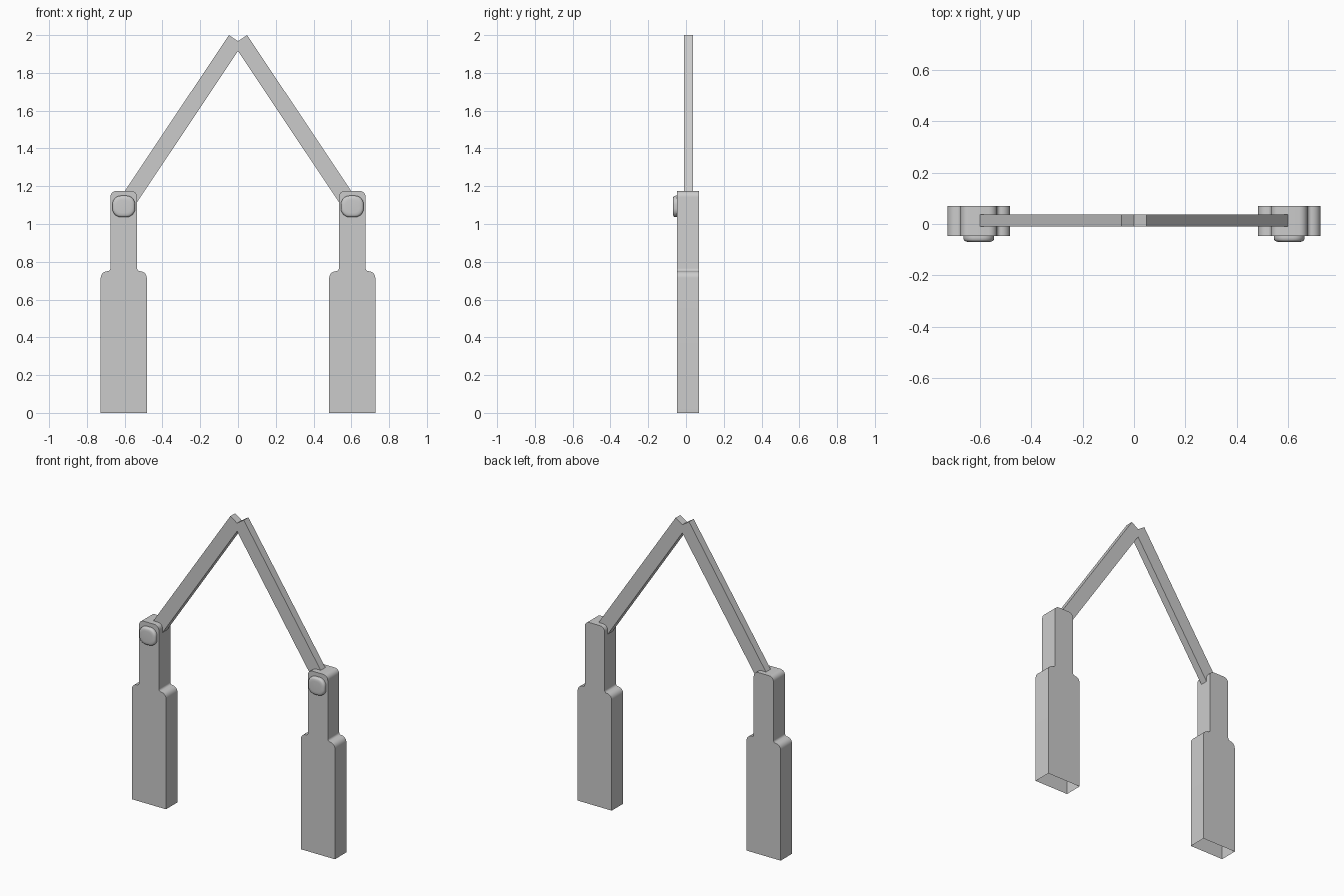
import bpy, bmesh, math
from mathutils import Vector

if "Cube" in bpy.data.objects:
    bpy.data.objects.remove(bpy.data.objects["Cube"])

grey = bpy.data.materials.new("plain grey")
grey.diffuse_color = (0.6, 0.6, 0.6, 1)
grey.use_nodes = True
grey.node_tree.nodes["Principled BSDF"].inputs["Base Color"].default_value = grey.diffuse_color

PIVOT = Vector((0.605, 1.09))      # joint between leg and bar (x, z)


def rounded(corners, steps=6):
    """Outline in x, z from (x, z, radius) corners."""
    out, n = [], len(corners)
    for i, (x, z, r) in enumerate(corners):
        p = Vector((x, z))
        if r == 0:
            out.append(p)
            continue
        a = (Vector(corners[i - 1][:2]) - p).normalized()
        b = (Vector(corners[(i + 1) % n][:2]) - p).normalized()
        c = p + (a + b) * r        # right-angled corners
        for k in range(steps + 1):
            t = k / steps * math.pi / 2
            out.append(c - b * r * math.cos(t) - a * r * math.sin(t))
    return out


def loft(name, rings, open_bottom=False):
    """Join equal outlines [(y, points)] into a capped body."""
    bm = bmesh.new()
    loops = [[bm.verts.new((p.x, y, p.y)) for p in pts] for y, pts in rings]
    n = len(loops[0])
    for a, b in zip(loops, loops[1:]):
        for i in range(n):
            bm.faces.new((a[i], a[(i + 1) % n], b[(i + 1) % n], b[i]))
    bm.faces.new(loops[0])
    bm.faces.new(loops[-1][::-1])
    bmesh.ops.recalc_face_normals(bm, faces=bm.faces)
    if open_bottom:
        low = [f for f in bm.faces if all(v.co.z < 0.001 for v in f.verts)]
        bmesh.ops.delete(bm, geom=low, context='FACES_ONLY')
    me = bpy.data.meshes.new(name)
    bm.to_mesh(me)
    bm.free()
    me.materials.append(grey)
    ob = bpy.data.objects.new(name, me)
    bpy.context.collection.objects.link(ob)
    # the other side is a mirror image
    mod = ob.modifiers.new("mirror", 'MIRROR')
    mod.use_mirror_merge = False
    mod.use_clip = False
    bpy.context.view_layer.objects.active = ob
    ob.select_set(True)
    bpy.ops.object.shade_smooth_by_angle(angle=math.radians(35))
    ob.select_set(False)
    return ob


# Legs: wide foot, narrow neck, hollow at the bottom
cx, w, nw = PIVOT.x, 0.122, 0.071
leg = rounded([
    (cx - w, 0, 0), (cx + w, 0, 0),
    (cx + w, 0.75, 0.035), (cx + nw, 0.75, 0.015),
    (cx + nw, 1.175, 0.032), (cx - nw, 1.175, 0.032),
    (cx - nw, 0.75, 0.015), (cx - w, 0.75, 0.035)])
loft("legs", [(-0.047, leg), (0.07, leg)], open_bottom=True)

# Round-cornered domed buttons on the front of the necks
bx, bz = 0.06, 0.057


def button(s):
    h, v, r = bx * s, bz * s, 0.046 * s
    c = PIVOT + Vector((0, 0.003))
    return rounded([(c.x - h, c.y - v, r), (c.x + h, c.y - v, r),
                    (c.x + h, c.y + v, r), (c.x - h, c.y + v, r)])


loft("joint_buttons", [(y, button(s)) for y, s in (
    (-0.04, 0.98), (-0.052, 1.0), (-0.061, 0.98), (-0.066, 0.92),
    (-0.069, 0.8), (-0.07, 0.6))])

# Sloping bars from the joints, crossing at the apex
outer = Vector((0.048, 2.0))
along = Vector((0.55, -0.823)).normalized()
across = Vector((along.y, -along.x)) * 0.087
end = outer + along * 1.03
bar = [outer, outer + across, end + across, end]
loft("sloping_bars", [(-0.01, bar), (0.038, bar)])
